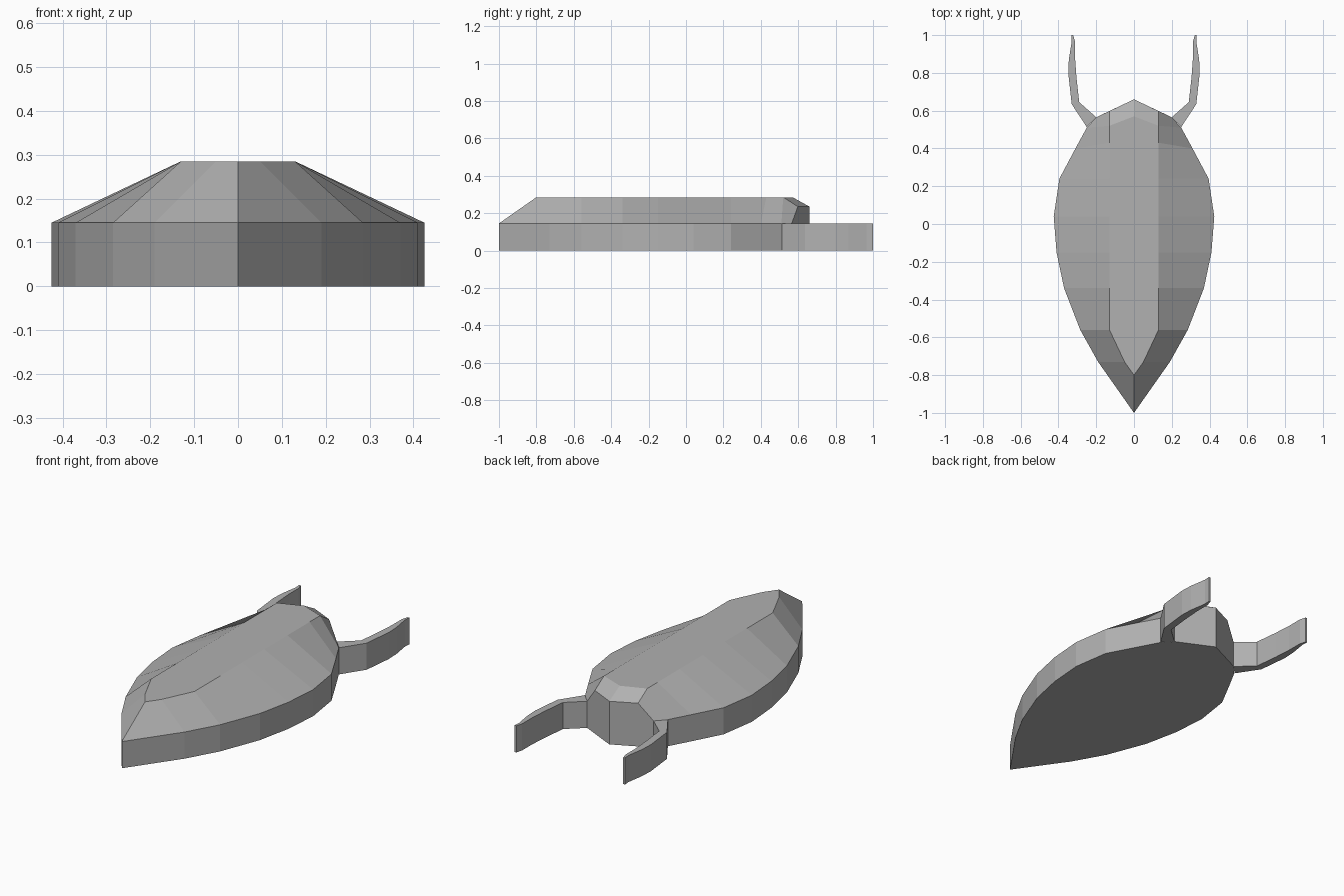
import bpy, bmesh
from mathutils import Matrix

if "Cube" in bpy.data.objects:
    bpy.data.objects.remove(bpy.data.objects["Cube"])

RIM, BROW, TOP = 0.145, 0.235, 0.285

# Dark grey finish shared by all parts
grey = bpy.data.materials.new("dark_grey")
grey.diffuse_color = (0.44, 0.44, 0.44, 1)
grey.use_nodes = True
grey.node_tree.nodes["Principled BSDF"].inputs["Base Color"].default_value = grey.diffuse_color


def mirrored_object(name, polygons):
    """Build right-half polygons, mirror them across x = 0 and weld."""
    bm = bmesh.new()
    for poly in polygons:
        bm.faces.new([bm.verts.new(p) for p in poly])
    bmesh.ops.remove_doubles(bm, verts=bm.verts[:], dist=0.0005)
    bmesh.ops.mirror(bm, geom=bm.verts[:] + bm.edges[:] + bm.faces[:],
                     matrix=Matrix.Identity(4), merge_dist=0.0005, axis='X')
    bmesh.ops.remove_doubles(bm, verts=bm.verts[:], dist=0.0005)
    bmesh.ops.recalc_face_normals(bm, faces=bm.faces[:])
    mesh = bpy.data.meshes.new(name)
    bm.to_mesh(mesh)
    bm.free()
    mesh.materials.append(grey)
    obj = bpy.data.objects.new(name, mesh)
    bpy.context.collection.objects.link(obj)
    return obj


def at(points, z):
    return [(x, y, z) for x, y in points]


# Shell: outline of the rim and the matching edge of the flat back
rim = [(0, -1), (.19, -.73), (.285, -.56), (.37, -.34), (.41, -.15),
       (.425, .04), (.395, .24), (.31, .40), (.25, .51)]
back = [(0, -.8), (.05, -.73), (.13, -.56), (.13, -.34), (.13, -.15),
        (.13, .04), (.13, .24), (.13, .43), (.13, .52)]
low, mid, high = at(rim, 0), at(rim, RIM), at(back, TOP)
faces = []
for i in range(len(rim) - 1):
    faces.append([low[i], low[i + 1], mid[i + 1], mid[i]])
    faces.append([mid[i], mid[i + 1], high[i + 1], high[i]])

# Head: corner wall, cheek, face and sloping brow
cheek_low, cheek = (.20, .565, 0), (.20, .565, RIM)
brow = (.13, .598, BROW)
nose_low, nose, crown = (0, .66, 0), (0, .66, BROW), (0, .57, TOP)
faces += [
    [low[-1], cheek_low, cheek, mid[-1]],
    [mid[-1], cheek, brow, high[-1]],
    [cheek_low, nose_low, nose, brow, cheek],
    [brow, nose, crown, high[-1]],
    high + [crown],
    low + [cheek_low, nose_low],
]
mirrored_object("body", faces)

# Feelers: curved strips extruded to rim height
outer = [(.25, .513), (.33, .635), (.348, .80), (.345, .87), (.33, .965), (.332, 1)]
inner = [(.20, .565), (.29, .645), (.305, .78), (.312, .88), (.312, .965), (.322, 1)]
faces = []
for i in range(len(outer) - 1):
    quad = [outer[i], outer[i + 1], inner[i + 1], inner[i]]
    faces += [at(quad, 0), at(quad, RIM)]
    for a, b in ((outer[i], outer[i + 1]), (inner[i], inner[i + 1])):
        faces.append(at([a, b], 0) + at([b, a], RIM))
for a, b in ((outer[0], inner[0]), (outer[-1], inner[-1])):
    faces.append(at([a, b], 0) + at([b, a], RIM))
mirrored_object("feelers", faces)
